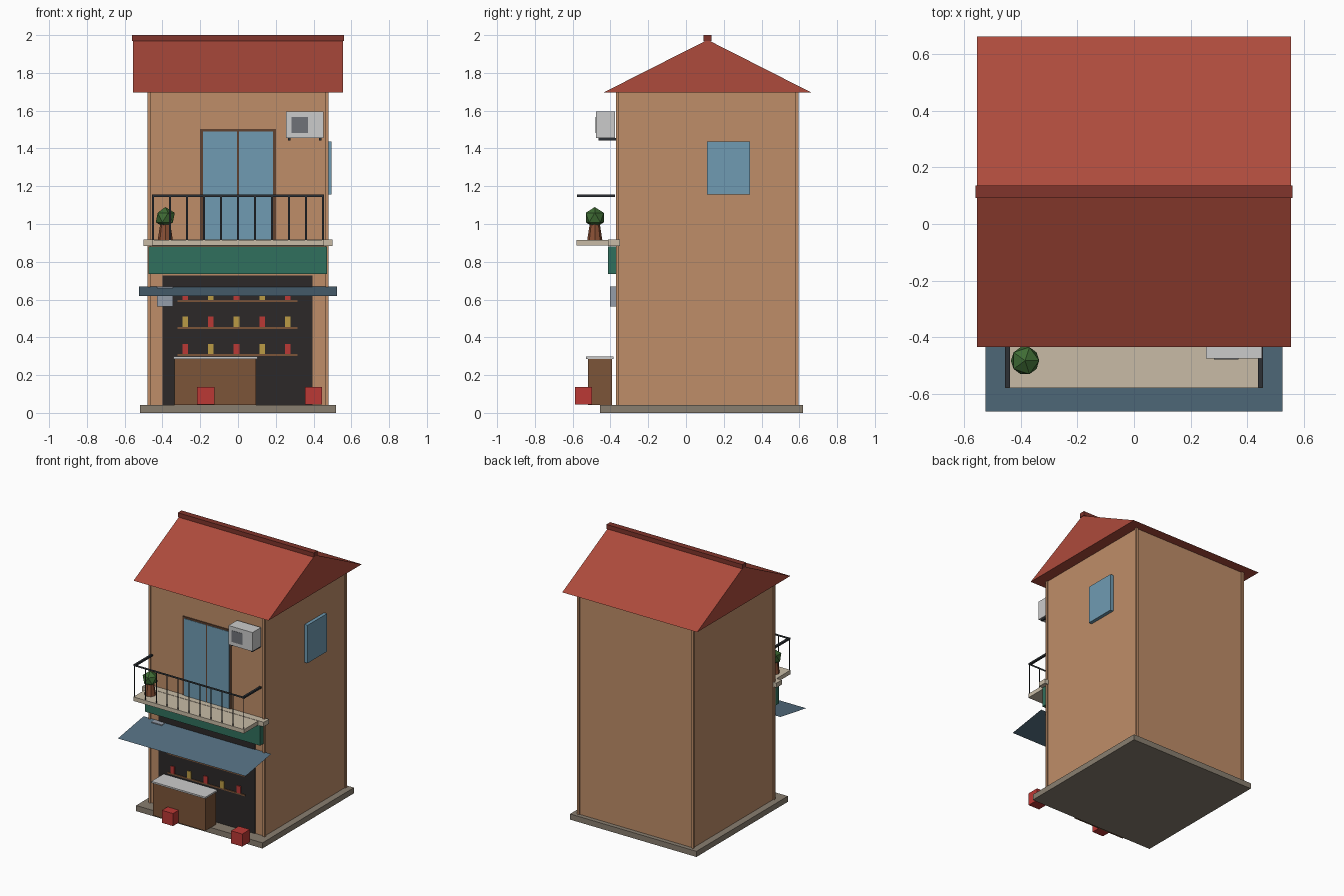
import bpy, bmesh
from mathutils import Matrix, Vector

if "Cube" in bpy.data.objects:
    bpy.data.objects.remove(bpy.data.objects["Cube"])


def mat(name, r, g, b):
    m = bpy.data.materials.new(name)
    m.diffuse_color = (r, g, b, 1)
    m.use_nodes = True
    m.node_tree.nodes["Principled BSDF"].inputs["Base Color"].default_value = m.diffuse_color
    return m


TAN = mat("tan_plaster", .52, .27, .14)
STONE = mat("stone", .25, .21, .16)
CREAM = mat("pale_stone", .58, .5, .38)
RED = mat("roof_red", .42, .07, .045)
RIDGE = mat("ridge_red", .22, .035, .025)
GREEN = mat("sign_green", .03, .16, .11)
BLUE = mat("awning_blue", .09, .16, .22)
GLASS = mat("glass", .16, .33, .45)
WOOD = mat("wood", .2, .09, .04)
FRAME = mat("frame_brown", .12, .055, .03)
DARK = mat("shop_dark", .025, .022, .022)
IRON = mat("iron", .025, .03, .035)
LIGHT = mat("light_grey", .6, .6, .6)
GRILLE = mat("grille_grey", .16, .17, .19)
METER = mat("meter_grey", .3, .34, .4)
CRATE = mat("crate_red", .5, .04, .035)
YELLOW = mat("goods_yellow", .5, .33, .06)
LEAF = mat("leaf", .05, .15, .035)
CLAY = mat("clay", .25, .08, .035)


def finish(name, bm, m):
    bmesh.ops.recalc_face_normals(bm, faces=bm.faces)
    me = bpy.data.meshes.new(name)
    bm.to_mesh(me)
    bm.free()
    me.materials.append(m)
    ob = bpy.data.objects.new(name, me)
    bpy.context.collection.objects.link(ob)
    return ob


def box(name, m, x, y, z):
    """Box from (min, max) ranges on each axis."""
    lo, hi = Vector((x[0], y[0], z[0])), Vector((x[1], y[1], z[1]))
    bm = bmesh.new()
    M = Matrix.Translation((lo + hi) / 2) @ Matrix.Diagonal((*(hi - lo), 1))
    bmesh.ops.create_cube(bm, size=1, matrix=M)
    return finish(name, bm, m)


def sheet(name, m, pts):
    bm = bmesh.new()
    bm.faces.new([bm.verts.new(p) for p in pts])
    return finish(name, bm, m)


def upright(name, m, x, y, z):
    """Flat panel facing the front."""
    return sheet(name, m, [(x[0], y, z[0]), (x[1], y, z[0]), (x[1], y, z[1]), (x[0], y, z[1])])


# Plinth, walls and corner posts
box("plinth", STONE, (-.52, .52), (-.455, .62), (0, .042))
box("walls", TAN, (-.47, .47), (-.36, .588), (.042, 1.71))
for sx in (-1, 1):
    for i, y in enumerate((-.362, .588)):
        x = sx * .47
        box(f"corner_post_{'left' if sx < 0 else 'right'}_{i}", TAN,
            (x - .008, x + .008), (y - .008, y + .008), (.042, 1.7))

# Gabled roof prism and ridge cap
bm = bmesh.new()
tri = bm.faces.new([bm.verts.new((-.555, y, z)) for y, z in ((-.435, 1.697), (.662, 1.697), (.114, 1.975))])
ext = bmesh.ops.extrude_face_region(bm, geom=[tri], use_keep_orig=True)
bmesh.ops.translate(bm, vec=(1.11, 0, 0), verts=[v for v in ext["geom"] if isinstance(v, bmesh.types.BMVert)])
finish("roof", bm, RED)
box("ridge_cap", RIDGE, (-.56, .56), (.092, .136), (1.968, 2))

# Shop front, shelves and goods
box("shop_opening", DARK, (-.4, .395), (-.364, -.35), (.042, .728))
for row, z in enumerate((.3, .445, .587)):
    box(f"shelf_{row}", WOOD, (-.32, .315), (-.369, -.36), (z, z + .011))
    for i in range(5):
        x = -.28 + i * .136
        box(f"goods_{row}_{i}", YELLOW if (i + row) % 2 else CRATE,
            (x - .015, x + .015), (-.371, -.36), (z + .011, z + .064))

# Counter and crates
box("counter", WOOD, (-.335, .095), (-.52, -.393), (.042, .286))
box("counter_top", LIGHT, (-.342, .102), (-.53, -.385), (.286, .298))
for i, x in enumerate((-.17, .4)):
    box(f"crate_{i}", CRATE, (x - .046, x + .046), (-.587, -.497), (.045, .138))

# Sign band, sloping awning and meter box
box("sign_band", GREEN, (-.475, .47), (-.412, -.36), (.735, .882))
sheet("awning", BLUE, [(-.525, -.36, .668), (.525, -.36, .668), (.525, -.662, .618), (-.525, -.662, .618)])
box("meter_box", METER, (-.43, -.345), (-.402, -.36), (.562, .668))

# String course, balcony slab and railing
box("string_course", CREAM, (-.5, .5), (-.412, -.35), (.883, .917))
box("balcony_slab", CREAM, (-.455, .455), (-.58, -.38), (.885, .915))
upright("front_rail", IRON, (-.455, .455), -.575, (1.142, 1.156))
for i in range(11):
    x = -.45 + i * .09
    upright(f"baluster_{i}", IRON, (x - .004, x + .004), -.575, (.915, 1.145))
for n, x in (("left", -.447), ("right", .447)):
    box(f"side_rail_{n}", IRON, (x - .008, x + .008), (-.578, -.375), (1.143, 1.156))

# Balcony door with two panes
box("door_frame", FRAME, (-.2, .2), (-.367, -.35), (.915, 1.503))
for n, x in (("left", -.096), ("right", .096)):
    box(f"door_glass_{n}", GLASS, (x - .09, x + .09), (-.37, -.36), (.917, 1.49))

# Side window
box("side_window", GLASS, (.465, .495), (.112, .34), (1.155, 1.437))

# Air conditioner with grille and brackets
box("air_conditioner", LIGHT, (.255, .452), (-.476, -.375), (1.455, 1.596))
box("air_conditioner_grille", GRILLE, (.282, .37), (-.478, -.47), (1.482, 1.567))
for i, x in enumerate((.272, .436)):
    box(f"bracket_{i}", IRON, (x - .006, x + .006), (-.462, -.36), (1.442, 1.455))

# Potted plant
bm = bmesh.new()
bmesh.ops.create_cone(bm, cap_ends=True, segments=8, radius1=.04, radius2=.027, depth=.085,
                      matrix=Matrix.Translation((-.385, -.483, .957)))
finish("plant_pot", bm, CLAY)
bm = bmesh.new()
bmesh.ops.create_icosphere(bm, subdivisions=1, radius=.056, matrix=Matrix.Translation((-.385, -.483, 1.034)))
finish("plant_leaves", bm, LEAF)
